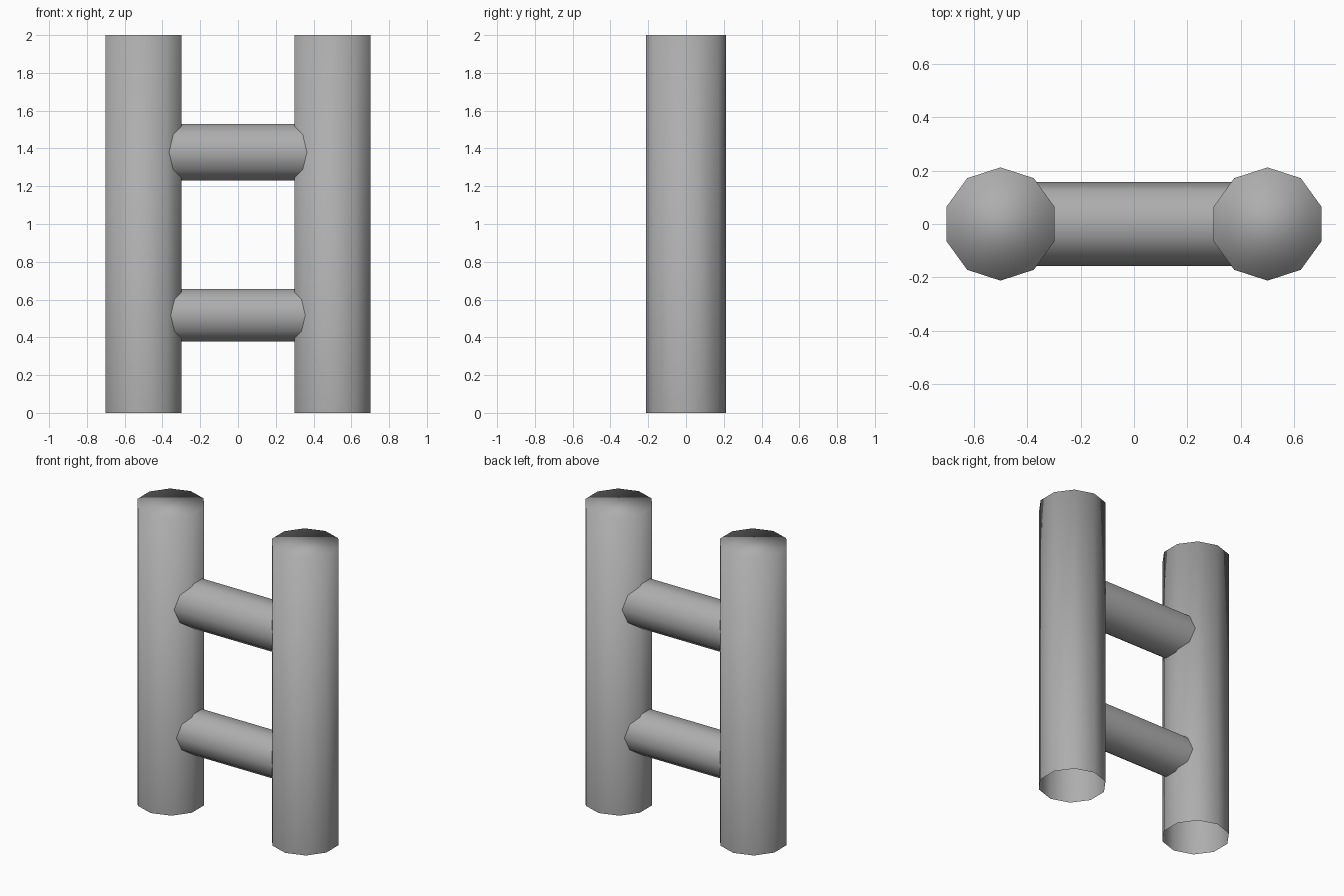
import bpy, bmesh, math
from mathutils import Matrix

if "Cube" in bpy.data.objects:
    bpy.data.objects.remove(bpy.data.objects["Cube"])

SIDES = 10

# Mid-grey paint shared by all parts
grey = bpy.data.materials.new("mid_grey")
grey.diffuse_color = (0.42, 0.42, 0.42, 1.0)
grey.use_nodes = True
grey.node_tree.nodes["Principled BSDF"].inputs["Base Color"].default_value = grey.diffuse_color


def tube(name, radius, length, matrix, cap_top=False):
    """Ten-sided smooth tube along local z, vertices on local +y and -y."""
    bm = bmesh.new()
    bmesh.ops.create_cone(bm, cap_ends=True, segments=SIDES, radius1=radius,
                          radius2=radius, depth=length,
                          matrix=Matrix.Rotation(math.radians(90), 4, 'Z'))
    bm.normal_update()
    # ensure a vertex lies exactly on the y axis
    if not any(abs(v.co.x) < 1e-4 for v in bm.verts):
        bmesh.ops.rotate(bm, verts=bm.verts,
                         matrix=Matrix.Rotation(math.pi / SIDES, 3, 'Z'))
    open_ends = [f for f in bm.faces if f.normal.z < -0.9
                 or (f.normal.z > 0.9 and not cap_top)]
    bmesh.ops.delete(bm, geom=open_ends, context='FACES_ONLY')
    for f in bm.faces:
        f.smooth = True
    bm.transform(matrix)
    mesh = bpy.data.meshes.new(name)
    bm.to_mesh(mesh)
    bm.free()
    mesh.materials.append(grey)
    obj = bpy.data.objects.new(name, mesh)
    bpy.context.collection.objects.link(obj)
    return obj


# Upright posts: closed on top, open underneath
for side, x in (("left", -0.5), ("right", 0.5)):
    tube(side + "_post", 0.212, 2.0, Matrix.Translation((x, 0, 1.0)), cap_top=True)

# Rungs: ends buried inside the posts
turn = Matrix.Rotation(math.radians(90), 4, 'Y')
for name, z, radius in (("lower_rung", 0.517, 0.145), ("upper_rung", 1.38, 0.157)):
    tube(name, radius, 1.0, Matrix.Translation((0, 0, z)) @ turn)
